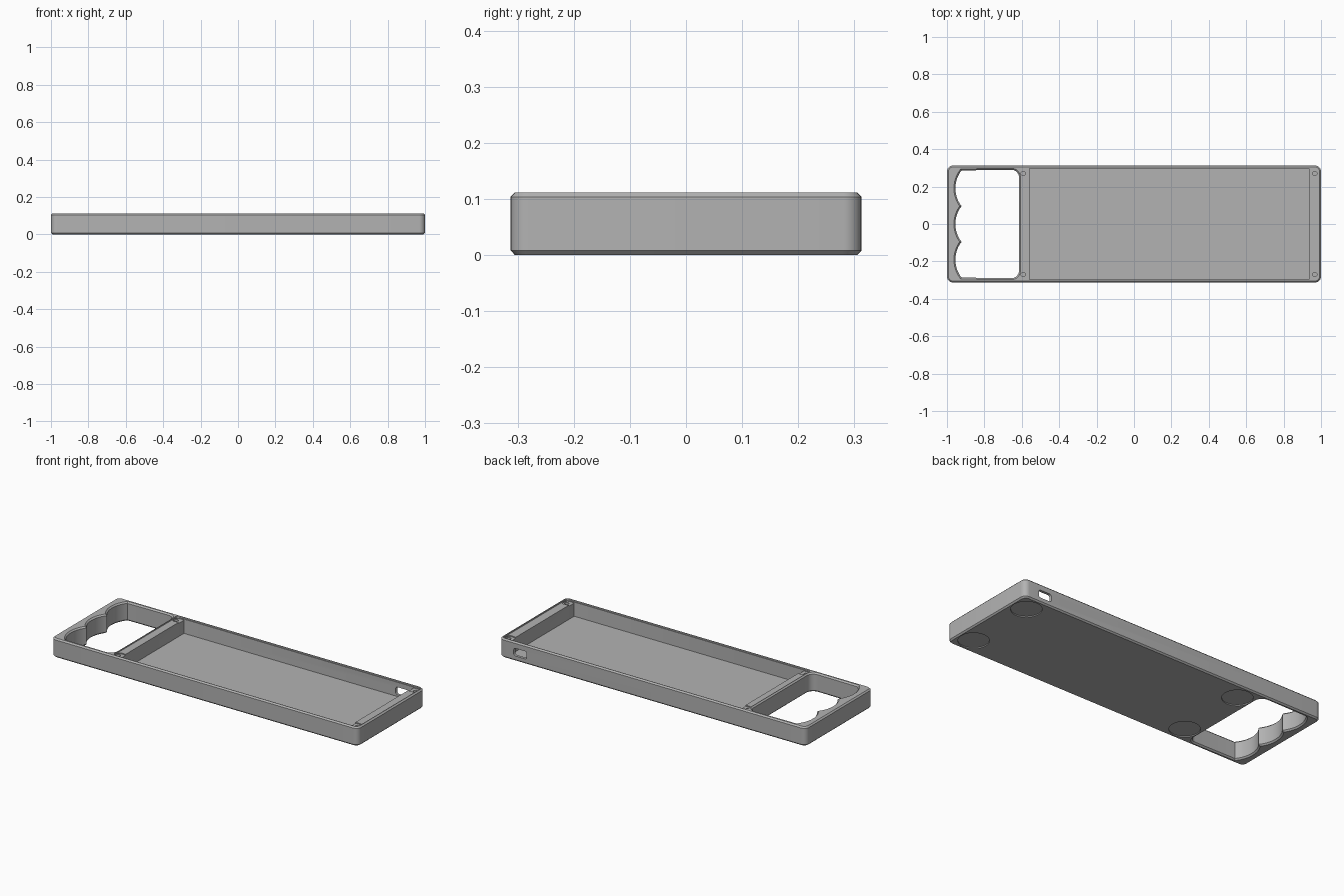
import bpy, bmesh, math
from mathutils import Vector

H = 0.112      # tray height
CH = 0.008     # edge chamfer

old = bpy.data.objects.get("Cube")
if old:
    bpy.data.objects.remove(old, do_unlink=True)

grey = bpy.data.materials.new("plain grey")
grey.use_nodes = True
colour = (0.45, 0.45, 0.45, 1)
grey.diffuse_color = colour
grey.node_tree.nodes["Principled BSDF"].inputs["Base Color"].default_value = colour


def arc(cx, cy, r, a0, a1, n):
    return [Vector((cx + r * math.cos(a0 + (a1 - a0) * i / n),
                    cy + r * math.sin(a0 + (a1 - a0) * i / n))) for i in range(n + 1)]


def rounded(x0, x1, y0, y1, r, n=8):
    q = math.pi / 2
    centres = [(x1 - r, y1 - r), (x0 + r, y1 - r), (x0 + r, y0 + r), (x1 - r, y0 + r)]
    return [p for k, (cx, cy) in enumerate(centres) for p in arc(cx, cy, r, k * q, (k + 1) * q, n)]


def circle(cx, cy, r, n=40):
    return arc(cx, cy, r, 0, math.tau, n)[:-1]


def offset(pts, d):
    """Grow a counter-clockwise outline by d using mitred corners."""
    out = []
    for i, p in enumerate(pts):
        a = (p - pts[i - 1]).normalized()
        b = (pts[(i + 1) % len(pts)] - p).normalized()
        na, nb = Vector((a.y, -a.x)), Vector((b.y, -b.x))
        out.append(p + (na + nb) * d / (1 + na.dot(nb)))
    return out


def solid(name, outline, levels):
    """Loft an outline through (z, growth) levels and cap both ends."""
    bm = bmesh.new()
    rings = [[bm.verts.new((p.x, p.y, z)) for p in offset(outline, d)] for z, d in levels]
    n = len(outline)
    for lo, hi in zip(rings, rings[1:]):
        for i in range(n):
            j = (i + 1) % n
            bm.faces.new((lo[i], lo[j], hi[j], hi[i]))
    bm.faces.new(rings[0][::-1])
    bm.faces.new(rings[-1])
    bmesh.ops.recalc_face_normals(bm, faces=bm.faces)
    mesh = bpy.data.meshes.new(name)
    bm.to_mesh(mesh)
    bm.free()
    mesh.materials.append(grey)
    obj = bpy.data.objects.new(name, mesh)
    bpy.context.collection.objects.link(obj)
    return obj


def cut(body, cutter):
    """Subtract a cutter from the body and discard it."""
    cutter.hide_render = True
    bpy.context.view_layer.objects.active = body
    mod = body.modifiers.new("cut", 'BOOLEAN')
    mod.operation, mod.solver, mod.object = 'DIFFERENCE', 'EXACT', cutter
    bpy.ops.object.modifier_apply(modifier=mod.name)
    bpy.data.objects.remove(cutter, do_unlink=True)


# Outer block with chamfered rims
tray = solid("handled_tray", rounded(-1, 1, -0.3125, 0.3125, 0.032),
             [(0, -CH), (CH, 0), (H - CH, 0), (H, -CH)])

# Handle opening with three finger scallops
half, depth = 0.0955, 0.033
R = (half ** 2 + depth ** 2) / (2 * depth)
sweep = math.asin(half / R)
grip = arc(-0.655, 0.2495, 0.04, 0, math.pi / 2, 8)[:]
grip = [Vector((p.x, min(p.y, 0.2895))) for p in grip]
for cy in (2 * half, 0, -2 * half):
    fingers = arc(-0.955 + R, cy, R, math.pi - sweep, math.pi + sweep, 14)
    grip += fingers if cy < -half else fingers[:-1]
grip += arc(-0.655, -0.2495, 0.04, -math.pi / 2, 0, 8)
cut(tray, solid("grip_cutter", grip,
                [(-0.01, CH + 0.01), (CH, 0), (H - CH, 0), (H + 0.01, CH + 0.01)]))

# Lid ledge and deep compartment
cut(tray, solid("ledge_cutter", rounded(-0.606, 0.988, -0.301, 0.301, 0.02),
                [(H - 0.008, 0), (H + 0.02, 0)]))
cut(tray, solid("compartment_cutter", rounded(-0.56, 0.937, -0.297, 0.297, 0.003, 2),
                [(0.02, 0), (H + 0.02, 0)]))

# Corner screw pads and screw holes, and round foot recesses underneath
for sy in (-1, 1):
    for x0, x1, sx in ((-0.603, -0.55, -0.592), (0.93, 0.985, 0.967)):
        y0, y1 = sorted((sy * 0.245, sy * 0.298))
        cut(tray, solid("pad_cutter", rounded(x0, x1, y0, y1, 0.015),
                        [(H - 0.014, 0), (H + 0.02, 0)]))
        cut(tray, solid("screw_cutter", circle(sx, sy * 0.27, 0.012, 20),
                        [(0.04, 0), (H + 0.02, 0)]))
    for fx in (-0.52, 0.905):
        cut(tray, solid("foot_cutter", circle(fx, sy * 0.212, 0.082),
                        [(-0.02, 0), (0.006, 0)]))

# Cable port through the back wall
port = solid("port_cutter", rounded(0.82, 0.905, 0.03, 0.075, 0.012), [(-0.35, 0), (-0.27, 0)])
port.rotation_euler.x = math.pi / 2
bpy.context.view_layer.update()
cut(tray, port)

# Smooth the round corners, keep the chamfers crisp
bpy.ops.object.select_all(action='DESELECT')
tray.select_set(True)
bpy.context.view_layer.objects.active = tray
bpy.ops.object.shade_smooth_by_angle(angle=math.radians(30))
